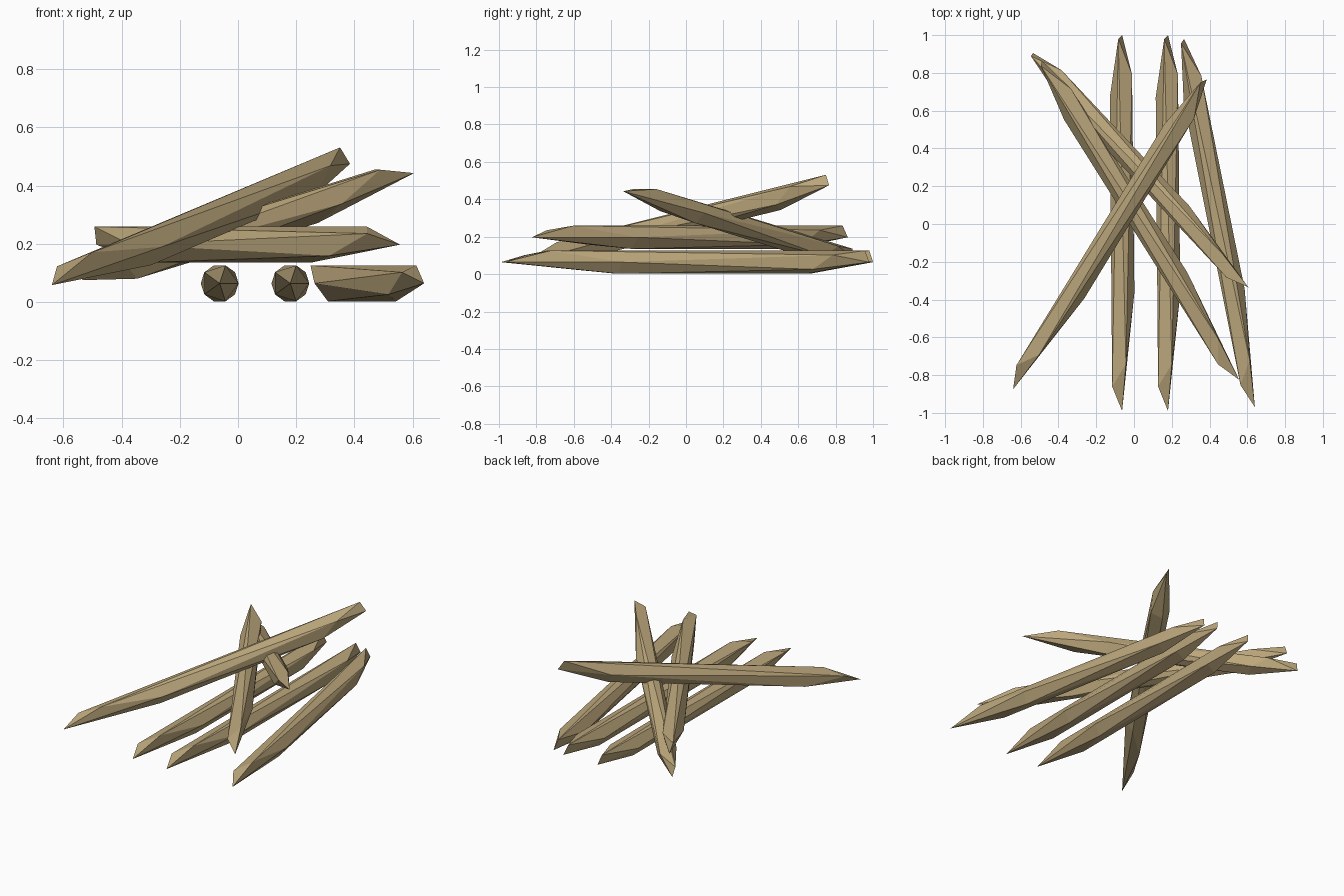
import bpy
import bmesh
from math import cos, sin, radians
from mathutils import Vector

old = bpy.data.objects.get("Cube")
if old:
    bpy.data.objects.remove(old, do_unlink=True)

wood = bpy.data.materials.new("dry_wood")
wood.use_nodes = True
color = (0.5, 0.385, 0.2, 1)
wood.diffuse_color = color
wood.node_tree.nodes["Principled BSDF"].inputs["Base Color"].default_value = color

# Uneven whittled shoulders: position of each ring corner along the stick (-1 to 1)
FRONT = (-0.37, -0.75, -0.87, -0.62, -0.38)
BACK = (0.79, 0.98, 0.67, 0.66, 0.68)


def stick(name, front_tip, back_tip, radius=0.065):
    """Five-sided stick with a pointed tip at each end."""
    a, b = Vector(front_tip), Vector(back_tip)
    mid, half = (a + b) / 2, (b - a) / 2
    side = half.cross(Vector((0, 0, 1))).normalized()
    up = side.cross(half).normalized()
    bm = bmesh.new()

    def ring(levels, turn):
        verts = []
        for i, level in enumerate(levels):
            t = radians(72 * i + turn)
            offset = (side * cos(t) + up * sin(t)) * radius
            verts.append(bm.verts.new(mid + half * level + offset))
        return verts

    tip_a, tip_b = bm.verts.new(a), bm.verts.new(b)
    f, k = ring(FRONT, 0), ring(BACK, 36)
    for i in range(5):
        j = (i + 1) % 5
        bm.faces.new((tip_a, f[i], f[j]))
        bm.faces.new((f[i], k[i], f[j]))
        bm.faces.new((f[j], k[i], k[j]))
        bm.faces.new((tip_b, k[j], k[i]))
    bmesh.ops.recalc_face_normals(bm, faces=bm.faces)
    mesh = bpy.data.meshes.new(name)
    bm.to_mesh(mesh)
    bm.free()
    mesh.materials.append(wood)
    bpy.context.collection.objects.link(bpy.data.objects.new(name, mesh))


# Bottom layer lying on the ground
stick("ground_stick_right", (-0.063, -0.99, 0.064), (-0.063, 1.0, 0.064))
stick("ground_stick_middle", (0.18, -0.99, 0.064), (0.18, 1.0, 0.064))
stick("ground_stick_left", (0.64, -0.97, 0.064), (0.265, 0.98, 0.064))
# Crossing stick resting flat on the bottom layer
stick("crossing_stick", (0.557, -0.825, 0.197), (-0.487, 0.865, 0.197))
# Leaning sticks on top
stick("leaning_stick_long", (-0.64, -0.875, 0.058), (0.385, 0.765, 0.475))
stick("leaning_stick_short", (0.605, -0.335, 0.443), (-0.535, 0.905, 0.075), 0.062)
